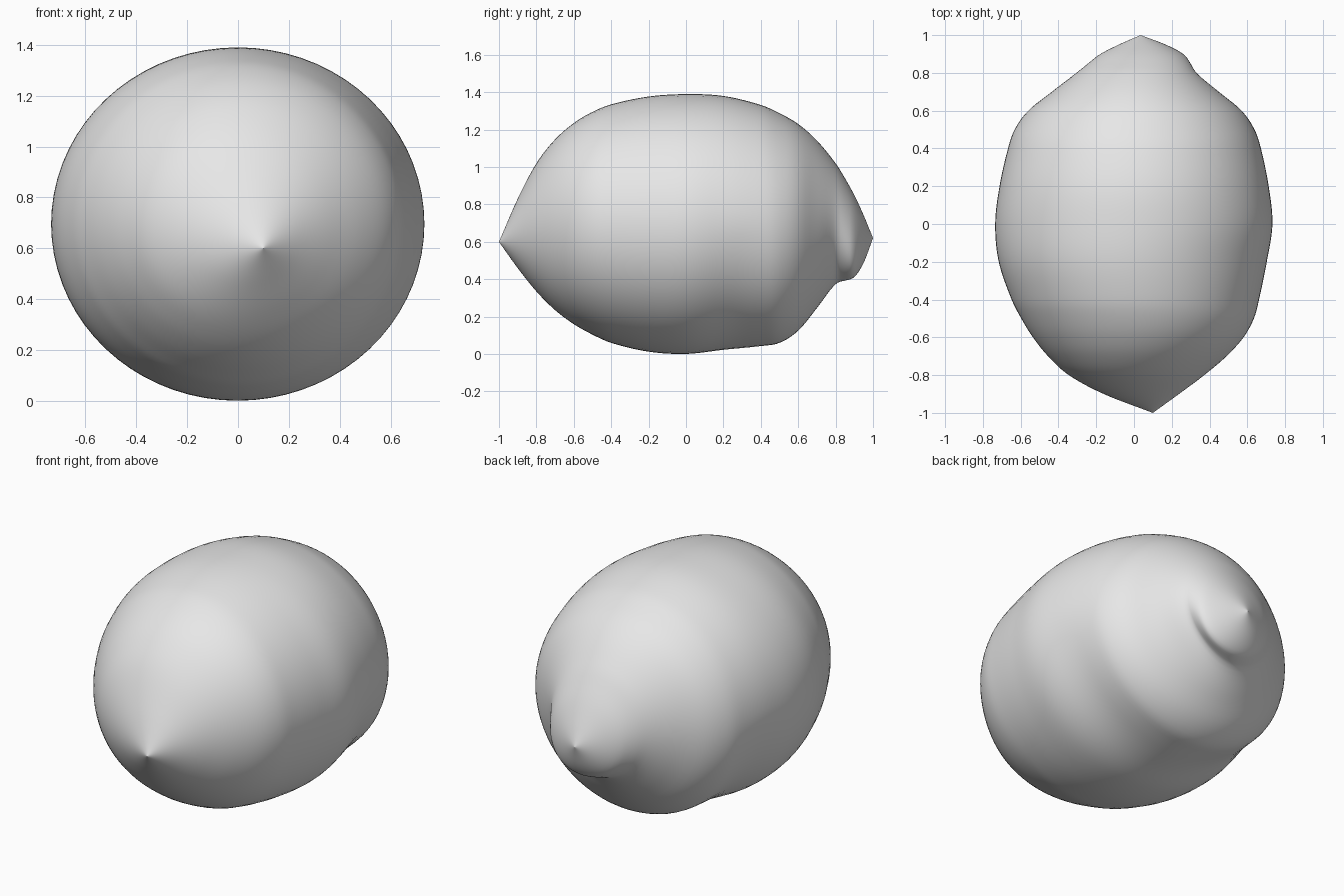
import bpy, bmesh, math

if "Cube" in bpy.data.objects:
    bpy.data.objects.remove(bpy.data.objects["Cube"])

# Cross-sections along the fruit: y, left x, right x, bottom z, top z
SECTIONS = [
    (-1.00, 0.100, 0.100, 0.600, 0.600),
    (-0.90, -0.160, 0.238, 0.460, 0.830),
    (-0.80, -0.345, 0.372, 0.335, 1.020),
    (-0.70, -0.455, 0.490, 0.235, 1.148),
    (-0.60, -0.535, 0.580, 0.160, 1.235),
    (-0.50, -0.597, 0.635, 0.104, 1.295),
    (-0.40, -0.648, 0.662, 0.060, 1.335),
    (-0.20, -0.716, 0.703, 0.013, 1.377),
    (0.00, -0.735, 0.733, 0.001, 1.390),
    (0.20, -0.712, 0.713, 0.023, 1.380),
    (0.40, -0.667, 0.672, 0.043, 1.332),
    (0.50, -0.632, 0.638, 0.060, 1.288),
    (0.60, -0.560, 0.570, 0.125, 1.230),
    (0.70, -0.435, 0.450, 0.245, 1.142),
    (0.80, -0.305, 0.337, 0.368, 1.020),
    (0.85, -0.243, 0.300, 0.392, 0.940),
    (0.90, -0.178, 0.255, 0.418, 0.850),
    (0.95, -0.080, 0.165, 0.490, 0.742),
    (1.00, 0.035, 0.035, 0.620, 0.620),
]
RINGS, SIDES = 100, 72


def slope(i, k):
    a, b = SECTIONS[max(i - 1, 0)], SECTIONS[min(i + 1, len(SECTIONS) - 1)]
    return (b[k] - a[k]) / (b[0] - a[0])


def section(y):
    """Smoothly interpolated section extents at y."""
    i = max(j for j in range(len(SECTIONS) - 1) if SECTIONS[j][0] <= y)
    a, b = SECTIONS[i], SECTIONS[i + 1]
    h = b[0] - a[0]
    t = (y - a[0]) / h
    return [(2*t**3 - 3*t*t + 1) * a[k] + (t**3 - 2*t*t + t) * h * slope(i, k)
            + (3*t*t - 2*t**3) * b[k] + (t**3 - t*t) * h * slope(i + 1, k)
            for k in range(1, 5)]


def bell(v, centre, width):
    return math.exp(-((v - centre) / width) ** 2)


def dent(y, a):
    """Radial change: crescent groove by the nub, soft valley underneath."""
    side = max(0, math.cos(a + math.pi / 4)) ** 4
    low = max(0, -math.sin(a)) * abs(math.cos(a)) * 2
    return (side * (0.02 * bell(y, 0.90, 0.05) - 0.03 * bell(y, 0.79, 0.06))
            - 0.014 * low * bell(y, 0.28, 0.13))


# Fruit body, lofted from tip to tip
bm = bmesh.new()
rings = []
for r in range(1, RINGS):
    y = -math.cos(math.pi * r / RINGS)
    x0, x1, z0, z1 = section(y)
    ring = []
    for s in range(SIDES):
        a = 2 * math.pi * s / SIDES
        d = dent(y, a)
        ring.append(bm.verts.new(((x0 + x1) / 2 + ((x1 - x0) / 2 + d) * math.cos(a), y,
                                  (z0 + z1) / 2 + ((z1 - z0) / 2 + d) * math.sin(a))))
    rings.append(ring)
for p, q in zip(rings, rings[1:]):
    for s in range(SIDES):
        n = (s + 1) % SIDES
        bm.faces.new((p[s], p[n], q[n], q[s]))

# Pointed front and back tips
for ring, row in ((rings[0], SECTIONS[0]), (rings[-1], SECTIONS[-1])):
    tip = bm.verts.new((row[1], row[0], row[3]))
    for s in range(SIDES):
        bm.faces.new((tip, ring[s], ring[(s + 1) % SIDES]))
bmesh.ops.recalc_face_normals(bm, faces=bm.faces)
for f in bm.faces:
    f.smooth = True

mesh = bpy.data.meshes.new("fruit_body")
bm.to_mesh(mesh)
bm.free()
body = bpy.data.objects.new("fruit_body", mesh)
bpy.context.collection.objects.link(body)

grey = bpy.data.materials.new("light_grey")
grey.diffuse_color = (0.8, 0.8, 0.8, 1)
grey.use_nodes = True
grey.node_tree.nodes["Principled BSDF"].inputs["Base Color"].default_value = grey.diffuse_color
mesh.materials.append(grey)
